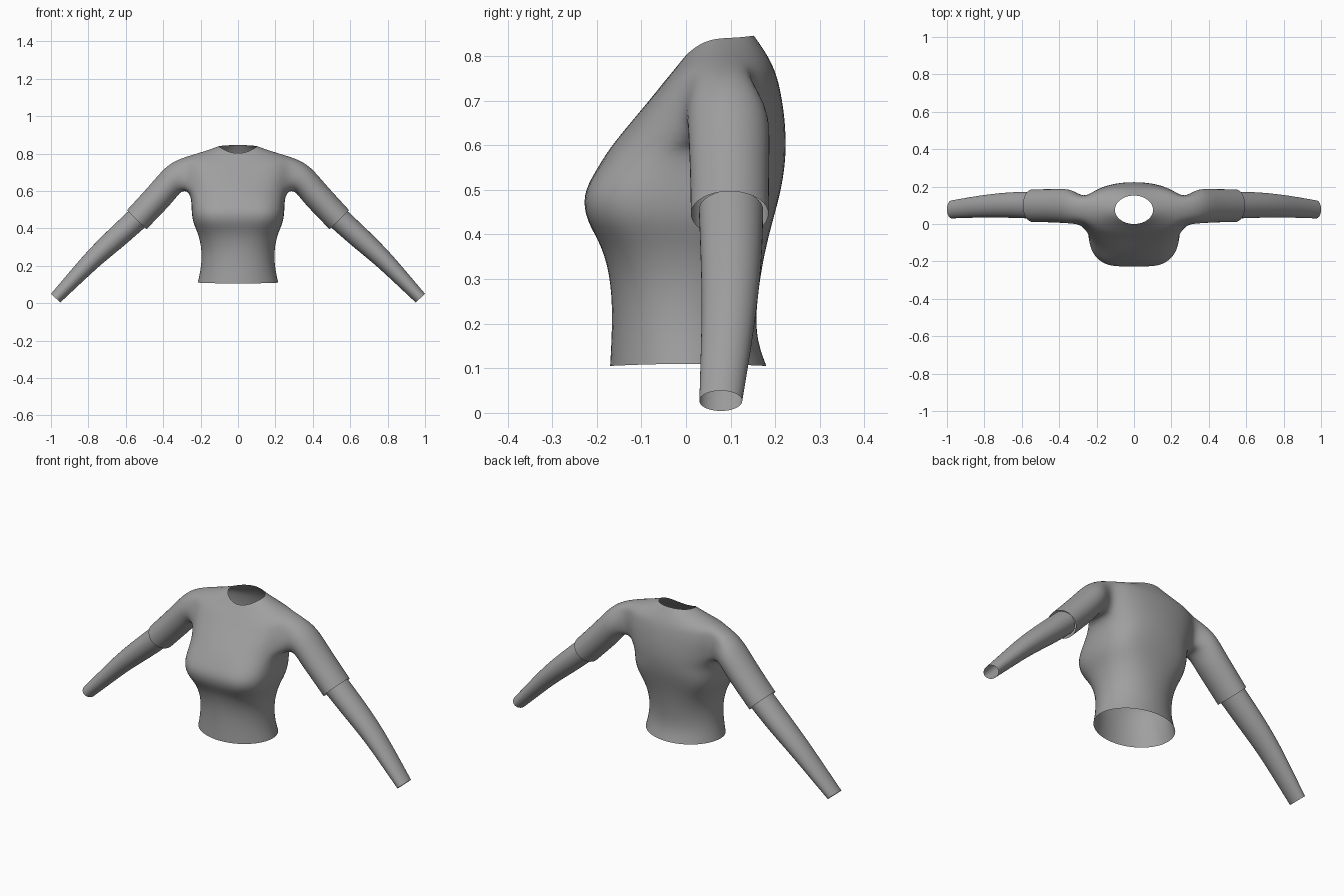
import bpy, bmesh, math

if "Cube" in bpy.data.objects:
    bpy.data.objects.remove(bpy.data.objects["Cube"])

fabric = bpy.data.materials.new("grey_fabric")
fabric.diffuse_color = (0.35, 0.35, 0.35, 1)
fabric.use_nodes = True
fabric.node_tree.nodes["Principled BSDF"].inputs["Base Color"].default_value = fabric.diffuse_color

N = 16   # columns around the torso
M = 12   # columns around a sleeve


def shrink(n):
    """Radius lost by a subdivided ring of n points."""
    return (2 + math.cos(2 * math.pi / n)) / 3


def torso_ring(bm, w, yf, yc, yb, zf, zs, zb, p, bulge):
    """Closed ring with separate front, side and back depths and heights."""
    ring = []
    g = 1 / shrink(N)
    for k in range(N):
        a = 2 * math.pi * k / N
        c, s = math.cos(a), math.sin(a)
        x = math.copysign(abs(c) ** p, c) * w * g
        depth = (yc - yf) if s < 0 else (yb - yc)
        q = p if s < 0 else min(1, p + 0.2)
        y = math.copysign(abs(s) ** q, s) * depth * g
        if k in (11, 13):
            y *= 1 + bulge
        z = zs + ((zf if s < 0 else zb) - zs) * s * s
        ring.append(bm.verts.new((x, yc + y, z)))
    return ring


def sleeve_ring(bm, side, cx, cy, cz, ry, rv, tilt):
    """Ring across a sleeve; tilt is the angle of its upward axis."""
    g = 1 / shrink(M)
    vx, vz = math.cos(math.radians(tilt)), math.sin(math.radians(tilt))
    ring = []
    for i in range(M):
        a = -math.pi / 2 + 2 * math.pi * i / M
        u, v = math.cos(a) * ry * g, math.sin(a) * rv * g
        ring.append(bm.verts.new((side * (cx + v * vx), cy + u, cz + v * vz)))
    return ring


def bridge(bm, a, b, skip=()):
    n = len(a)
    for i in range(n):
        if i not in skip:
            j = (i + 1) % n
            bm.faces.new((a[i], a[j], b[j], b[i]))


def finish(bm, name):
    bmesh.ops.delete(bm, geom=[v for v in bm.verts if not v.link_faces], context='VERTS')
    bmesh.ops.recalc_face_normals(bm, faces=bm.faces)
    for f in bm.faces:
        f.smooth = True
    me = bpy.data.meshes.new(name)
    bm.to_mesh(me)
    bm.free()
    me.materials.append(fabric)
    ob = bpy.data.objects.new(name, me)
    bpy.context.collection.objects.link(ob)
    sub = ob.modifiers.new("smooth", 'SUBSURF')
    sub.levels = sub.render_levels = 2


# Torso rows: width, front y, centre y, back y, front z, side z, back z, squareness, bust
ROWS = [
    (.215, -.170, .00, .180, .105, .110, .105, 1.0, 0),
    (.196, -.165, .00, .153, .190, .190, .175, .95, 0),
    (.192, -.166, .00, .162, .290, .290, .280, .90, 0),
    (.212, -.185, .00, .178, .375, .375, .370, .75, .02),
    (.238, -.218, .00, .196, .430, .430, .440, .62, .05),
    (.246, -.226, .00, .212, .490, .490, .500, .60, .06),
    (.246, -.196, .02, .221, .545, .550, .555, .68, .04),
    (.262, -.174, .07, .224, .585, .600, .600, .80, .01),   # armhole bottom
    (.272, -.146, .08, .222, .622, .650, .650, .85, 0),
    (.278, -.114, .09, .216, .660, .700, .697, .85, 0),
    (.278, -.080, .09, .208, .700, .748, .738, .85, 0),
    (.268, -.053, .09, .198, .734, .788, .770, .85, 0),     # armhole top
    (.180, -.024, .08, .180, .770, .812, .806, .95, 0),
    (.102, .000, .075, .152, .800, .840, .846, 1.0, 0),     # neck rim
]
LOW, HIGH = 7, 11

bm = bmesh.new()
rings = [torso_ring(bm, *r) for r in ROWS]
for r in range(len(rings) - 1):
    hole = (15, 0, 7, 8) if LOW <= r < HIGH else ()
    bridge(bm, rings[r], rings[r + 1], hole)

# Short sleeves grown out of the armholes
SHORT = [
    (.338, .095, .676, .092, .080, 66),
    (.396, .097, .602, .090, .076, 46),
    (.470, .098, .522, .088, .074, 44),
    (.542, .098, .446, .087, .073, 44),
]
for side in (1, -1):
    def column(k):
        return k % N if side > 0 else (8 - k) % N
    rim = [(LOW, 0)] + [(r, 1) for r in range(LOW, HIGH + 1)]
    rim += [(HIGH, 0)] + [(r, -1) for r in range(HIGH, LOW - 1, -1)]
    prev = [rings[r][column(k)] for r, k in rim]
    for s in SHORT:
        ring = sleeve_ring(bm, side, *s)
        bridge(bm, prev, ring)
        prev = ring
finish(bm, "shirt_body")

# Long under sleeves, open at the wrists
LONG = [
    (.535, .101, .455, .072, .062, 44),
    (.650, .102, .350, .069, .060, 45),
    (.770, .098, .243, .062, .051, 45),
    (.880, .088, .127, .055, .042, 43),
    (.975, .078, .027, .048, .034, 42),
]
for side, label in ((1, "left"), (-1, "right")):
    bm = bmesh.new()
    tube = [sleeve_ring(bm, side, *s) for s in LONG]
    for a, b in zip(tube, tube[1:]):
        bridge(bm, a, b)
    finish(bm, label + "_long_sleeve")
